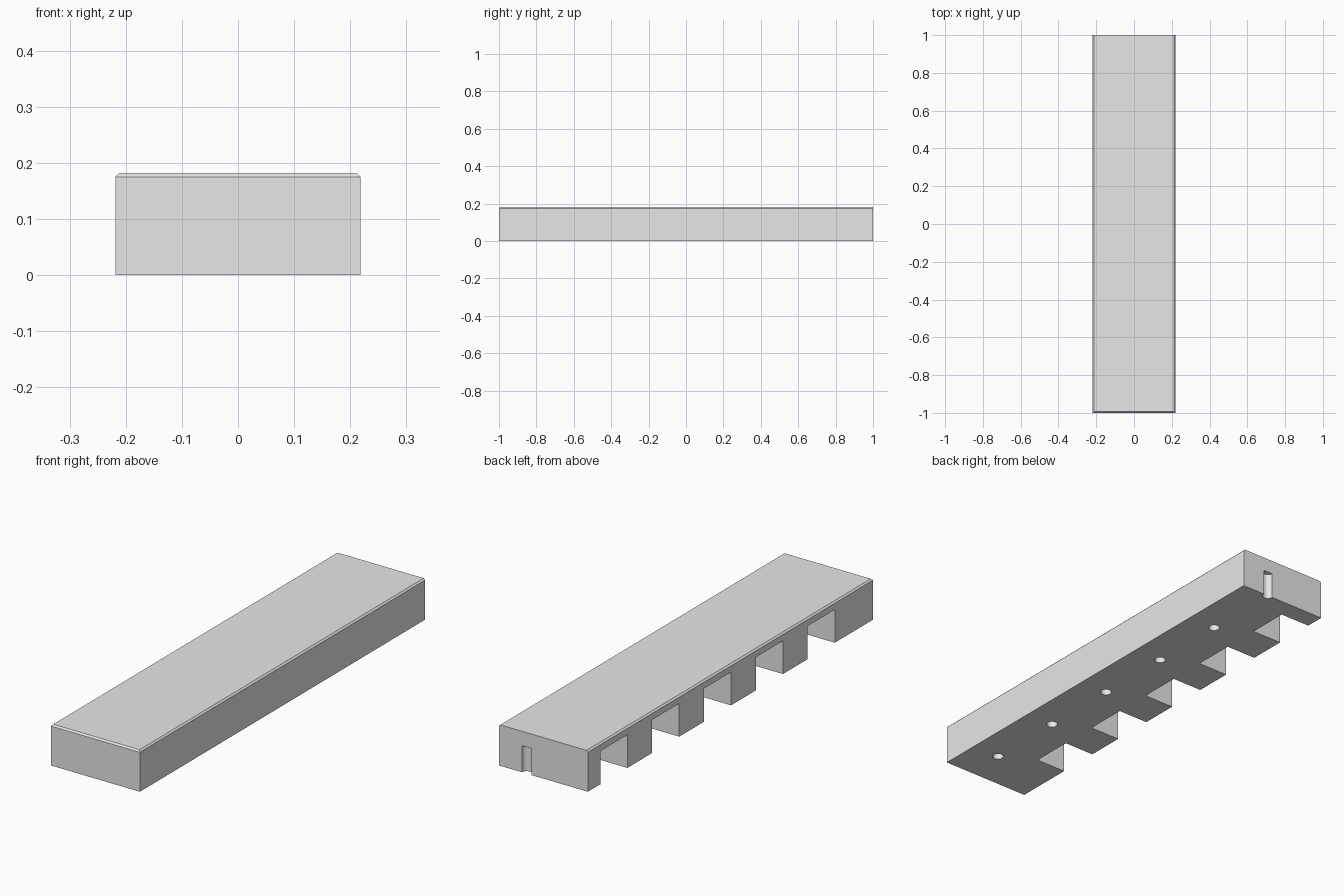
import bpy, bmesh
from mathutils import Matrix, Vector

cube = bpy.data.objects.get("Cube")
if cube:
    bpy.data.objects.remove(cube, do_unlink=True)

HALF_W, HEIGHT = 0.2185, 0.182
PITCH = 2 / 5.5          # spacing of holes and notches
CHAMFER = 0.007

grey = bpy.data.materials.new("light grey")
grey.use_nodes = True
grey.diffuse_color = (0.8, 0.8, 0.8, 1)
grey.node_tree.nodes["Principled BSDF"].inputs["Base Color"].default_value = (0.8, 0.8, 0.8, 1)


def add_box(bm, low, high):
    low, high = Vector(low), Vector(high)
    place = Matrix.Translation((low + high) / 2) @ Matrix.Diagonal((*(high - low), 1))
    return bmesh.ops.create_cube(bm, size=1, matrix=place)["verts"]


def make_object(name, bm):
    mesh = bpy.data.meshes.new(name)
    bm.to_mesh(mesh)
    bm.free()
    mesh.materials.append(grey)
    obj = bpy.data.objects.new(name, mesh)
    bpy.context.collection.objects.link(obj)
    return obj


# Long block, chamfered along the top except at the back
bm = bmesh.new()
add_box(bm, (-HALF_W, -1, 0), (HALF_W, 1, HEIGHT))
top_edges = [e for e in bm.edges
             if all(v.co.z > HEIGHT / 2 for v in e.verts)
             and not all(v.co.y > 0 for v in e.verts)]
bmesh.ops.bevel(bm, geom=top_edges, offset=CHAMFER, segments=1, affect='EDGES')
block = make_object("notched_block", bm)

# Cutters: square notches on one side, blind round holes underneath
bm = bmesh.new()
for i in range(5):
    y = 1 - PITCH * (i + 0.5)
    add_box(bm, (-0.3, y - 0.095, -0.1), (-0.069, y + 0.095, 0.147))
hole_depth, below = 0.118, 0.05
for i in range(6):
    place = Matrix.Translation((0.082, 1 - PITCH * i, (hole_depth - below) / 2))
    bmesh.ops.create_cone(bm, cap_ends=True, segments=32, radius1=0.0235, radius2=0.0235,
                          depth=hole_depth + below, matrix=place)
cutter = make_object("notch_and_hole_cutter", bm)
cutter.hide_render = True

# Cut, then discard the cutter
cut = block.modifiers.new("cuts", 'BOOLEAN')
cut.operation = 'DIFFERENCE'
cut.solver = 'EXACT'
cut.object = cutter
bpy.ops.object.select_all(action='DESELECT')
block.select_set(True)
bpy.context.view_layer.objects.active = block
bpy.ops.object.modifier_apply(modifier=cut.name)
bpy.data.objects.remove(cutter, do_unlink=True)
bpy.ops.object.shade_smooth_by_angle()
